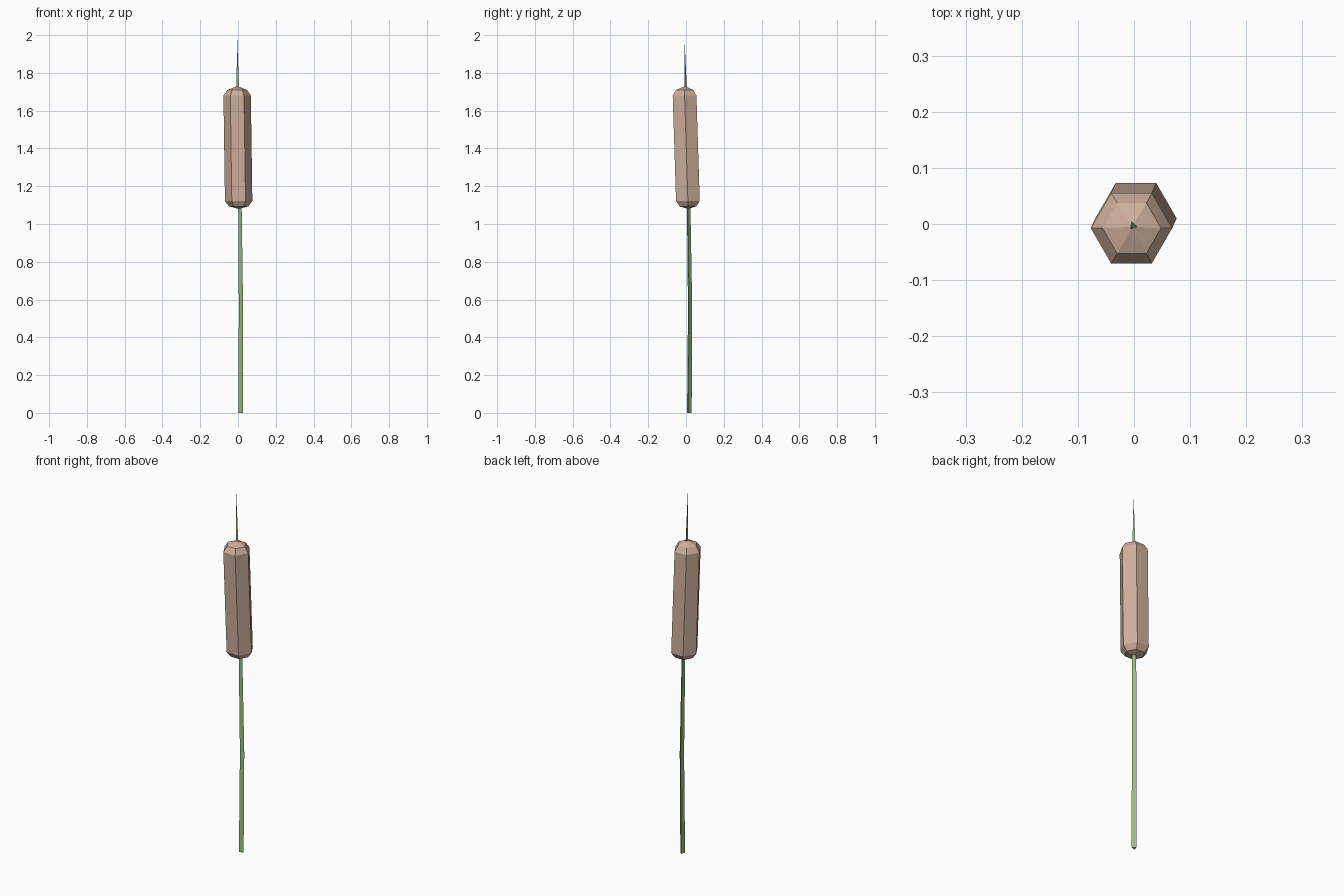
import bpy, bmesh
from math import cos, sin, radians, tau

if "Cube" in bpy.data.objects:
    bpy.data.objects.remove(bpy.data.objects["Cube"])


def material(name, color):
    m = bpy.data.materials.new(name)
    m.diffuse_color = color
    m.use_nodes = True
    m.node_tree.nodes["Principled BSDF"].inputs["Base Color"].default_value = m.diffuse_color
    return m


def loft(name, rings, sides, start, mat):
    """Skin rings given as (x, y, z, radius); radius 0 makes a point."""
    bm = bmesh.new()
    loops = []
    for x, y, z, r in rings:
        if r == 0:
            loops.append([bm.verts.new((x, y, z))] * sides)
        else:
            loops.append([bm.verts.new((x + r * cos(start + tau * i / sides),
                                        y + r * sin(start + tau * i / sides), z))
                          for i in range(sides)])
    for a, b in zip(loops, loops[1:]):
        for i in range(sides):
            j = (i + 1) % sides
            bm.faces.new(dict.fromkeys((a[i], a[j], b[j], b[i])))
    if rings[0][3] > 0:
        bm.faces.new(loops[0][::-1])
    bmesh.ops.recalc_face_normals(bm, faces=bm.faces)
    mesh = bpy.data.meshes.new(name)
    bm.to_mesh(mesh)
    bm.free()
    mesh.materials.append(mat)
    obj = bpy.data.objects.new(name, mesh)
    bpy.context.collection.objects.link(obj)
    return obj


green = material("reed_green", (0.33, 0.50, 0.20, 1))
brown = material("seed_brown", (0.62, 0.43, 0.33, 1))

# Slender three-sided stalk, bending slightly and tapering to a spike
loft("stalk", [(0.012, 0.016, 0, 0.0145), (0.014, 0.02, 0.55, 0.0135),
               (0.009, 0.013, 1.08, 0.011), (-0.002, -0.003, 1.72, 0.008),
               (-0.005, -0.009, 2.0, 0)], 3, radians(225), green)

# Six-sided seed head with chamfered ends, leaning with the stalk
loft("seed_head", [(0.004, 0.011, 1.08, 0), (0.004, 0.01, 1.093, 0.051),
                   (0.0035, 0.01, 1.122, 0.0725), (-0.0045, -0.0075, 1.68, 0.0725),
                   (-0.004, -0.0075, 1.71, 0.052), (-0.003, -0.005, 1.73, 0)],
     6, 0, brown)
